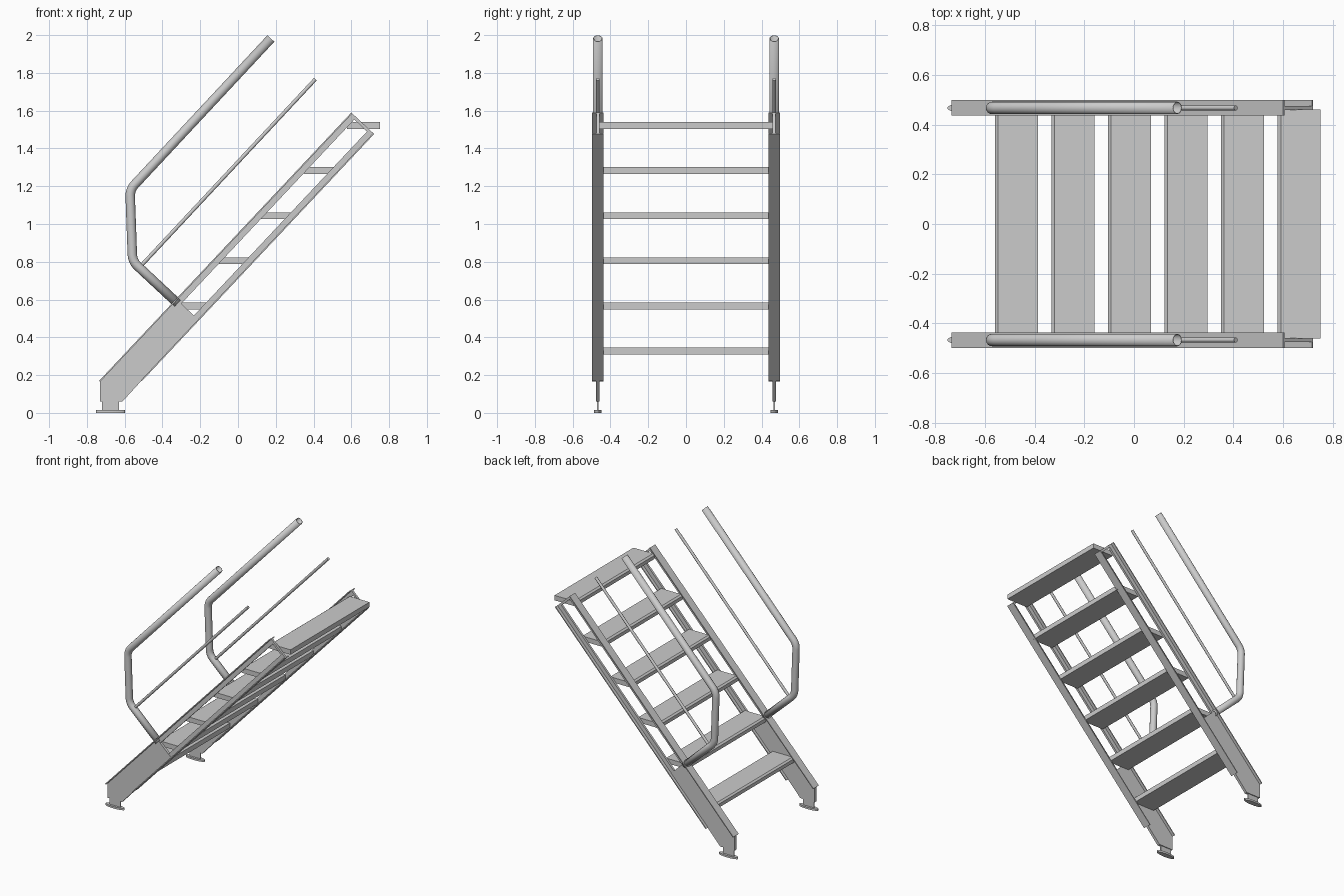
import bpy, bmesh, math
from mathutils import Vector

if "Cube" in bpy.data.objects:
    bpy.data.objects.remove(bpy.data.objects["Cube"])

Y = 0.467                                  # stringer centre plane
A = Vector((-0.735, 0.17))                 # lower end of the stringer top edge
B = Vector((0.60, 1.59))
U = (B - A).normalized()                   # along the slope
V = Vector((U.y, -U.x))                    # across the stringer, downwards
L, W = (B - A).length, 0.166


def uv(u, v):
    return A + U * u + V * v


def prism(name, pts, y, thick):
    """Extrude an xz profile symmetrically about the plane y."""
    bm = bmesh.new()
    vs = [bm.verts.new((p[0], y - thick / 2, p[1])) for p in pts]
    face = bm.faces.new(vs)
    new = bmesh.ops.extrude_face_region(bm, geom=[face])["geom"]
    bmesh.ops.translate(bm, vec=(0, thick, 0),
                        verts=[g for g in new if isinstance(g, bmesh.types.BMVert)])
    bmesh.ops.recalc_face_normals(bm, faces=bm.faces)
    me = bpy.data.meshes.new(name)
    bm.to_mesh(me)
    bm.free()
    ob = bpy.data.objects.new(name, me)
    bpy.context.collection.objects.link(ob)
    return ob


def bar(name, u0, u1, v0, v1, y, thick):
    return prism(name, [uv(u0, v0), uv(u1, v0), uv(u1, v1), uv(u0, v1)], y, thick)


def rounded(pts, r, n=8):
    """Replace the inner corners of an xz path with arcs."""
    pts = [Vector(p) for p in pts]
    out = [pts[0]]
    for a, b, c in zip(pts, pts[1:], pts[2:]):
        d0, d1 = (a - b).normalized(), (c - b).normalized()
        half = d0.angle(d1) / 2
        t = r / math.tan(half)
        centre = b + (d0 + d1).normalized() * r / math.sin(half)
        s, e = b + d0 * t - centre, b + d1 * t - centre
        for i in range(n + 1):
            k = i / n
            w = s.angle(e)
            out.append(centre + (s * math.sin((1 - k) * w) + e * math.sin(k * w)) / math.sin(w))
    return out + [pts[-1]]


def tube(name, pts, y, r, wall=0):
    cu = bpy.data.curves.new(name, 'CURVE')
    cu.dimensions = '3D'
    cu.bevel_depth = r
    cu.bevel_resolution = 6
    cu.use_fill_caps = not wall
    sp = cu.splines.new('POLY')
    sp.points.add(len(pts) - 1)
    for p, q in zip(sp.points, pts):
        p.co = (q[0], y, q[1], 1)
    ob = bpy.data.objects.new(name, cu)
    bpy.context.collection.objects.link(ob)
    bpy.ops.object.select_all(action='DESELECT')
    ob.select_set(True)
    bpy.context.view_layer.objects.active = ob
    bpy.ops.object.convert(target='MESH')
    ob = bpy.context.object
    bpy.ops.object.shade_smooth_by_angle(angle=math.radians(40))
    if wall:
        m = ob.modifiers.new("wall", 'SOLIDIFY')
        m.thickness = wall
        m.offset = -1
    return ob


for side, s in (("front", -1), ("back", 1)):
    y = s * Y
    # T-section rails: wide thin flange plus central web
    bar(side + "_upper_flange", 0, L, 0, 0.007, y, 0.062)
    bar(side + "_lower_flange", 0.154, L, W - 0.007, W, y, 0.062)
    bar(side + "_upper_web", 0.59, L, 0.006, 0.037, y, 0.016)
    bar(side + "_lower_web", 0.59, L, W - 0.037, W - 0.006, y, 0.016)
    bar(side + "_end_strip", L - 0.016, L, 0.03, W - 0.03, y, 0.016)
    # solid lower plate reaching down to the foot
    prism(side + "_lower_plate",
          [(-0.73, 0.17), (-0.73, 0.06), (-0.612, 0.06), uv(0.154, W - 0.003),
           uv(0.595, W - 0.003), uv(0.595, 0.003)], y, 0.02)
    # foot: thin neck on an elongated oval pad
    prism(side + "_foot_neck", [(-0.72, 0.01), (-0.63, 0.01), (-0.63, 0.07), (-0.72, 0.07)], y, 0.008)
    bpy.ops.mesh.primitive_cylinder_add(vertices=32, radius=1, depth=1, location=(-0.675, y, 0.007))
    pad = bpy.context.object
    pad.name = side + "_foot_pad"
    pad.scale = (0.076, 0.02, 0.014)
    # bent hollow handrail and slim middle rail
    tube(side + "_handrail",
         rounded([(-0.32, 0.58), (-0.558, 0.802), (-0.572, 1.182), (0.174, 1.982)], 0.09),
         y, 0.025, 0.004)
    tube(side + "_middle_rail", [(-0.515, 0.777), (0.41, 1.767)], y, 0.01)

# treads with a chamfered nosing
for i in range(6):
    x, z = -0.387 + 0.2275 * i, 0.345 + 0.239 * i
    prism("tread_%d" % (i + 1),
          [(x, z), (x - 0.16, z), (x - 0.173, z - 0.01), (x - 0.173, z - 0.036), (x, z - 0.036)],
          0, 2 * 0.46)
